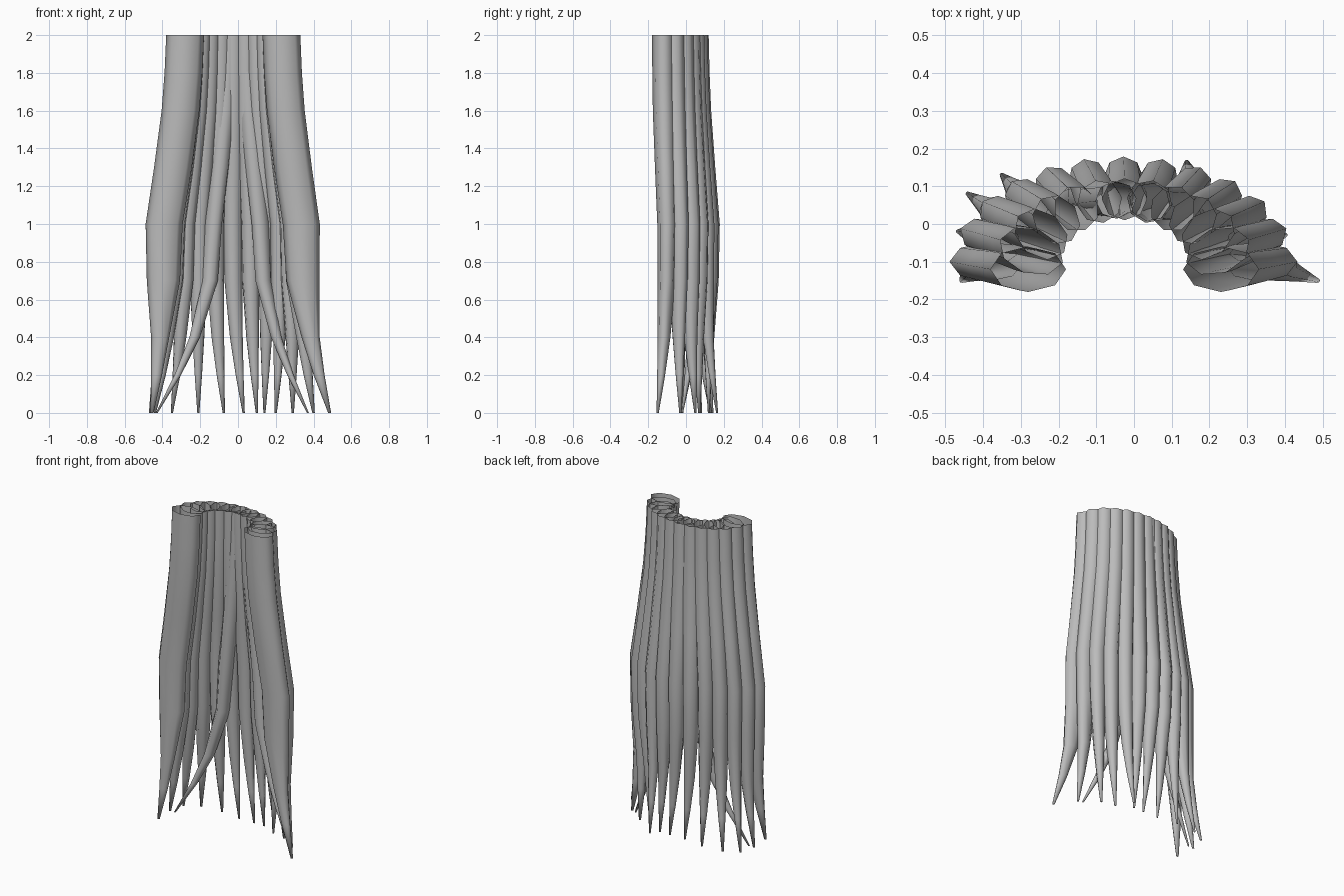
import bpy, bmesh, math
from mathutils import Vector

if "Cube" in bpy.data.objects:
    bpy.data.objects.remove(bpy.data.objects["Cube"])

grey = bpy.data.materials.new("soft_grey")
grey.diffuse_color = (0.5, 0.5, 0.5, 1)
grey.use_nodes = True
grey.node_tree.nodes["Principled BSDF"].inputs["Base Color"].default_value = grey.diffuse_color

SIDES = 8
# Height, spread from top arch to middle arch, pull to tip, half depth, half width
RINGS = [
    (2.0, 0.0, 0.0, 0.100, 0.060),
    (1.8, 0.08, 0.0, 0.100, 0.060),
    (1.6, 0.22, 0.0, 0.100, 0.060),
    (1.3, 0.58, 0.0, 0.100, 0.056),
    (1.0, 1.0, 0.0, 0.098, 0.052),
    (0.7, 1.0, 0.06, 0.088, 0.047),
    (0.4, 1.0, 0.33, 0.048, 0.034),
    (0.2, 1.0, 0.63, 0.029, 0.021),
    (0.0, 1.0, 1.0, 0.008, 0.006),
]


def arch(cx, cy, rx, ry, a):
    return Vector((cx + rx * math.cos(a), cy + ry * math.sin(a)))


def strand(name, a_top, a_mid, tip, mid=None, scale=1.0):
    """Flattened tapering lock, open at the root, hanging from the arch."""
    top = arch(-0.025, -0.12, 0.255, 0.185, a_top)
    mid = Vector(mid) if mid else arch(-0.028, -0.10, 0.363, 0.225, a_mid)
    tip = Vector(tip)
    bm = bmesh.new()
    loops = []
    for z, spread, pull, depth, width in RINGS:
        c = top.lerp(mid, spread).lerp(tip, pull)
        a = a_top + (a_mid - a_top) * spread
        out = Vector((math.cos(a) / 0.255, math.sin(a) / 0.185)).normalized()
        side = Vector((-out.y, out.x))
        # locks at the back are shallower than those at the front ends
        d = depth * (1 - 0.45 * math.sin(a)) * scale
        loop = []
        for k in range(SIDES):
            t = 2 * math.pi * k / SIDES
            p = c + out * d * math.cos(t) + side * width * scale * math.sin(t)
            loop.append(bm.verts.new((p.x, p.y, z)))
        loops.append(loop)
    for hi, lo in zip(loops, loops[1:]):
        for k in range(SIDES):
            n = (k + 1) % SIDES
            bm.faces.new((hi[k], lo[k], lo[n], hi[n]))
    bm.faces.new(list(reversed(loops[-1])))
    me = bpy.data.meshes.new(name)
    bm.to_mesh(me)
    bm.free()
    me.materials.append(grey)
    for p in me.polygons:
        p.use_smooth = True
    ob = bpy.data.objects.new(name, me)
    bpy.context.collection.objects.link(ob)


# Outer row of locks, left front round the back to right front
TIPS = [(-0.455, -0.15), (-0.465, -0.02), (-0.44, 0.08), (-0.35, 0.13),
        (-0.21, 0.14), (-0.075, 0.12), (0.03, 0.12), (0.10, 0.12),
        (0.14, 0.165), (0.20, 0.07), (0.29, 0.05), (0.40, -0.03),
        (0.485, -0.15)]
for i, tip in enumerate(TIPS):
    a = math.pi * (1 - i / (len(TIPS) - 1))
    strand(f"outer_strand_{i + 1}", a, a, tip)

# Inner locks that part at the middle and sweep to each side
strand("inner_strand_left", math.radians(95), math.radians(120),
       (-0.43, -0.02), mid=(-0.13, 0.07), scale=0.9)
strand("inner_strand_right", math.radians(75), math.radians(55),
       (0.37, -0.02), mid=(0.12, 0.06), scale=0.9)
